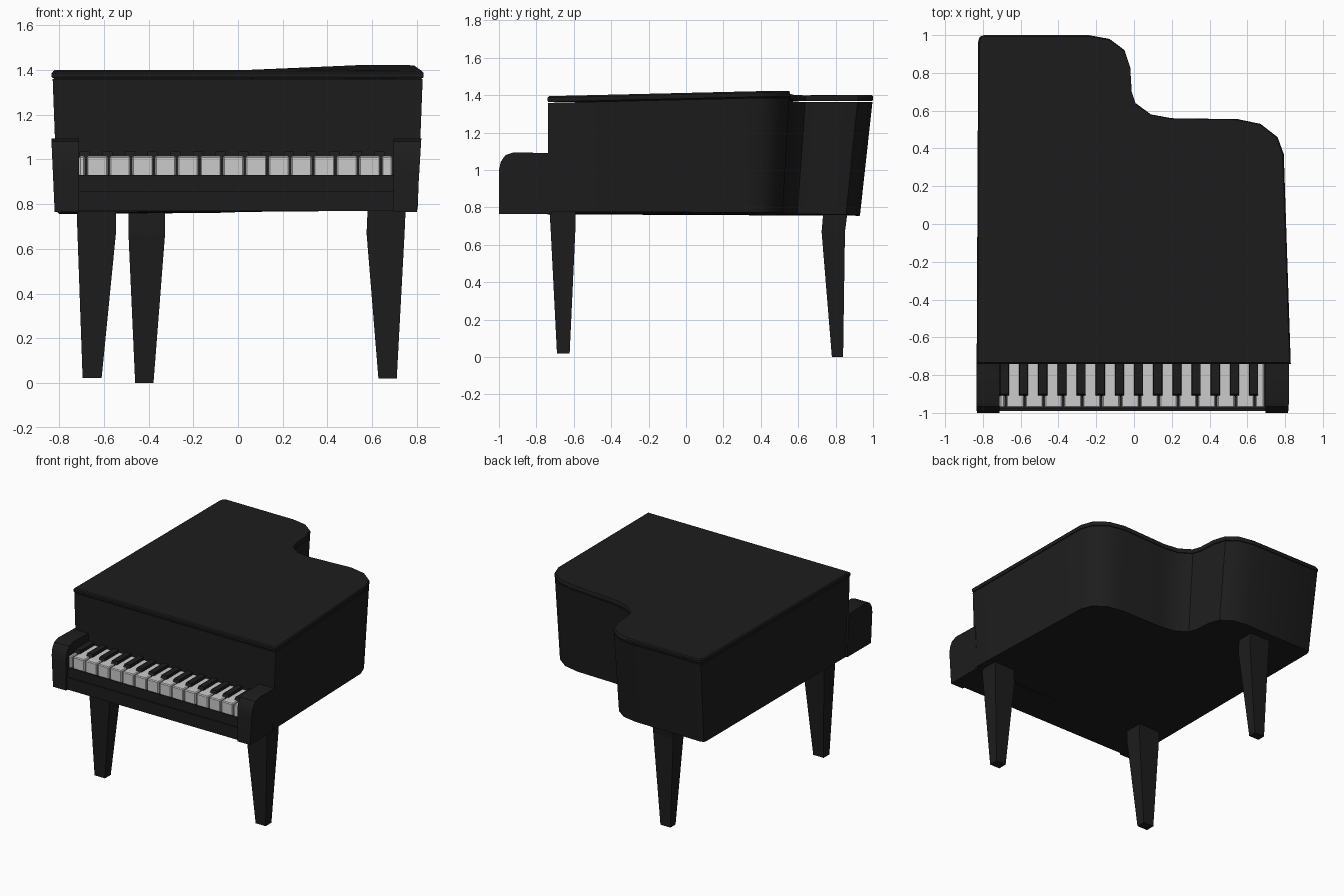
import bpy, bmesh
from mathutils import Vector

if "Cube" in bpy.data.objects:
    bpy.data.objects.remove(bpy.data.objects["Cube"])


def material(name, v):
    m = bpy.data.materials.new(name)
    m.diffuse_color = (v, v, v, 1)
    m.use_nodes = True
    m.node_tree.nodes["Principled BSDF"].inputs["Base Color"].default_value = m.diffuse_color
    return m


BLACK = material("black lacquer", 0.012)
IVORY = material("ivory", 0.75)


def loft(name, rings, mat=BLACK, smooth=False):
    """Skin a stack of matching rings and cap both ends."""
    bm = bmesh.new()
    rows = [[bm.verts.new(p) for p in r] for r in rings]
    n = len(rows[0])
    for a, b in zip(rows, rows[1:]):
        for i in range(n):
            j = (i + 1) % n
            bm.faces.new((a[i], a[j], b[j], b[i]))
    bm.faces.new(rows[0][::-1])
    bm.faces.new(rows[-1])
    bmesh.ops.recalc_face_normals(bm, faces=bm.faces)
    me = bpy.data.meshes.new(name)
    bm.to_mesh(me)
    bm.free()
    me.materials.append(mat)
    ob = bpy.data.objects.new(name, me)
    bpy.context.collection.objects.link(ob)
    if smooth:
        bpy.ops.object.select_all(action='DESELECT')
        ob.select_set(True)
        bpy.context.view_layer.objects.active = ob
        bpy.ops.object.shade_smooth_by_angle(angle=0.6)
    return ob


def rect(x0, x1, y0, y1, z):
    return [(x0, y0, z), (x1, y0, z), (x1, y1, z), (x0, y1, z)]


def box(name, x0, x1, y0, y1, z0, z1, mat=BLACK, bevel=0):
    ob = loft(name, [rect(x0, x1, y0, y1, z0), rect(x0, x1, y0, y1, z1)], mat)
    if bevel:
        b = ob.modifiers.new("soft edges", 'BEVEL')
        b.width, b.segments = bevel, 1
    return ob


# Plan outline shared by case and lid
OUTLINE = [(-.833, -.74), (-.825, .965), (-.818, .99), (-.795, 1.0), (-.24, 1.0),
           (-.13, .98), (-.05, .92), (-.02, .83), (-.012, .70), (.008, .64),
           (.09, .58), (.20, .56), (.55, .555), (.67, .53), (.76, .46),
           (.793, .37), (.83, -.74)]


def clamp(t):
    return max(0, min(1, t))


def lid_z(x, y):
    """The lid rises slightly toward the right-hand bend."""
    return 1.395 + .006 * clamp(y) + .024 * clamp(x / .55) * clamp((y + .74) / 1.1)


def lid_ring(dz, inset):
    return [(x * (1 - inset), .13 + (y - .13) * (1 - inset), lid_z(x, y) + dz)
            for x, y in OUTLINE]


# Case: narrower at the bottom, tail leaning inward
bottom = [(x * .968, y * .93 if y > 0 else y, .77 + .008 * x - .008 * clamp(y))
          for x, y in OUTLINE]
top = [(x * .995, y * .997, lid_z(x, y) - .036) for x, y in OUTLINE]
loft("case", [bottom, top], smooth=True)

# Lid with a chamfered upper edge
loft("lid", [lid_ring(-.031, .004), lid_ring(-.025, 0), lid_ring(-.008, 0),
             lid_ring(0, .008)], smooth=True)

# Key-end arms with rounded front top
ARM = [(-.72, .765), (-1, .765), (-1, 1.0), (-.99, 1.045), (-.965, 1.08),
       (-.92, 1.095), (-.72, 1.09)]
for name, inner, out_low, out_high in (("left_arm", -.712, -.82, -.835),
                                       ("right_arm", .695, .80, .82)):
    outer = [(out_low + (out_high - out_low) * (z - .765) / .33, y, z) for y, z in ARM]
    loft(name, [[(inner, y, z) for y, z in ARM], outer], smooth=True)

# Key bed and slip rail under the keys
box("key_bed", -.72, .70, -.99, -.72, .77, .86)
box("key_slip", -.715, .70, -.98, -.72, .855, .93)

# White keys (half keys at both ends) and black keys over each gap
STEP, FIRST = .1015, -.68
gaps = [FIRST + i * STEP for i in range(14)]
edges = [-.715] + gaps + [.694]
for i, (a, b) in enumerate(zip(edges, edges[1:])):
    box(f"white_key_{i + 1}", a + .004, b - .004, -.972, -.73, .915, 1.015, IVORY, .006)
for i, x in enumerate(gaps):
    c = x - .006
    loft(f"black_key_{i + 1}", [rect(c - .026, c + .026, -.915, -.73, 1.0),
                                rect(c - .022, c + .022, -.90, -.73, 1.035)])


# Tapered square legs with a straight block above the knee
def leg(name, foot, knee, head, z_foot):
    loft(name, [rect(*foot, z_foot), rect(*knee, .67), rect(*head, .785)])


leg("front_left_leg", (-.695, -.61, -.69, -.622), (-.718, -.546, -.723, -.592),
    (-.722, -.546, -.73, -.59), .022)
leg("front_right_leg", (.628, .71, -.69, -.622), (.575, .745, -.723, -.592),
    (.58, .75, -.73, -.59), .02)
leg("rear_leg", (-.46, -.378, .78, .84), (-.49, -.326, .725, .85),
    (-.49, -.326, .735, .865), 0)
